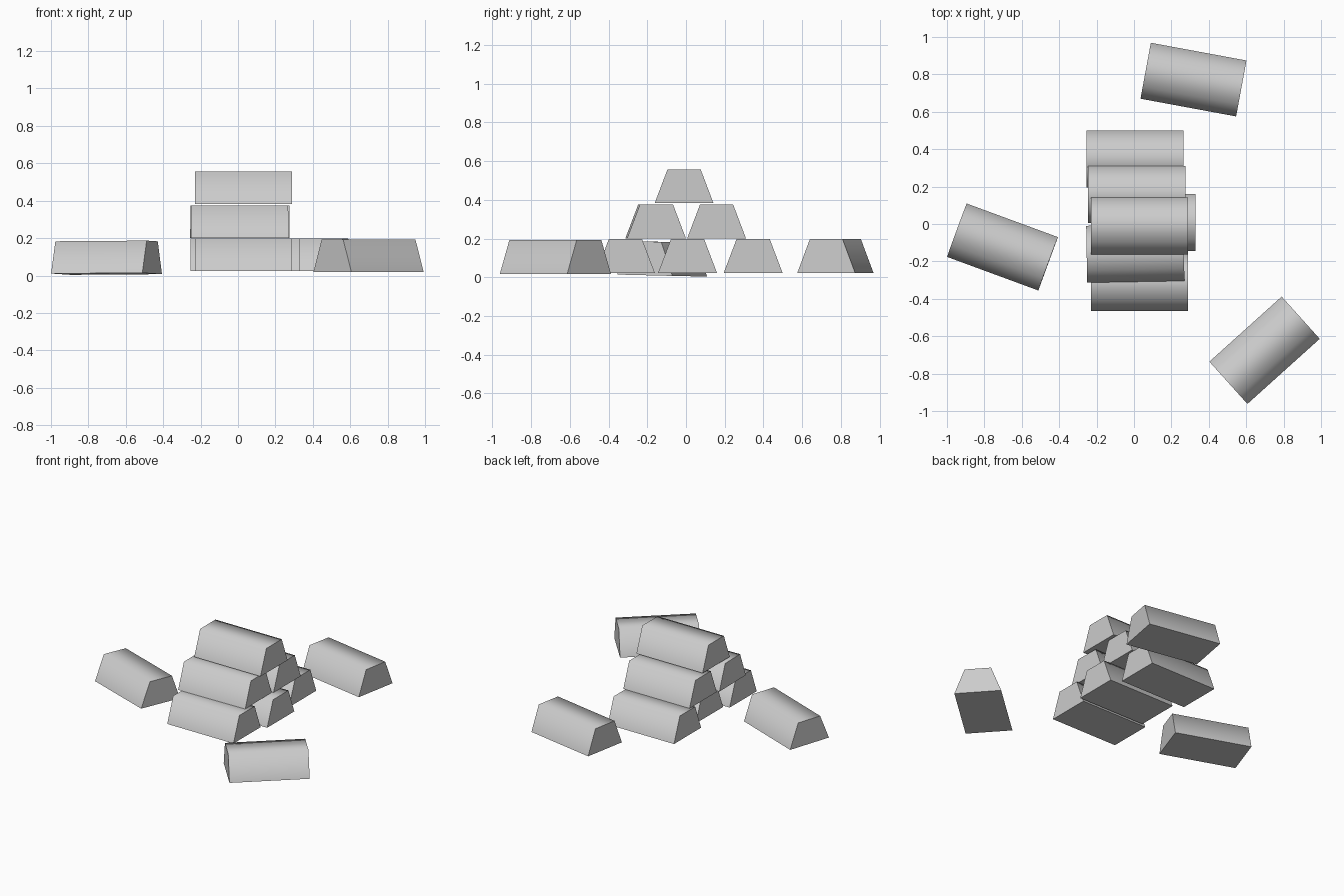
import bpy
import bmesh
from math import radians

if "Cube" in bpy.data.objects:
    bpy.data.objects.remove(bpy.data.objects["Cube"])

LENGTH, BASE, TOP, HEIGHT = 0.52, 0.304, 0.172, 0.174


def ingot(name, x, y, z, turn=0, roll=0, pitch=0):
    """Trapezoid bar along x, origin at the middle of its base."""
    profile = [(-BASE / 2, 0), (BASE / 2, 0), (TOP / 2, HEIGHT), (-TOP / 2, HEIGHT)]
    bm = bmesh.new()
    end = bm.faces.new([bm.verts.new((-LENGTH / 2, py, pz)) for py, pz in profile])
    ext = bmesh.ops.extrude_face_region(bm, geom=[end], use_keep_orig=True)
    moved = [v for v in ext["geom"] if isinstance(v, bmesh.types.BMVert)]
    bmesh.ops.translate(bm, verts=moved, vec=(LENGTH, 0, 0))
    bmesh.ops.recalc_face_normals(bm, faces=bm.faces)
    mesh = bpy.data.meshes.new(name)
    bm.to_mesh(mesh)
    bm.free()
    obj = bpy.data.objects.new(name, mesh)
    obj.location = (x, y, z)
    obj.rotation_euler = (radians(roll), radians(pitch), radians(turn))
    bpy.context.collection.objects.link(obj)
    # Soft top edges, sharp base and ends
    bpy.ops.object.select_all(action='DESELECT')
    obj.select_set(True)
    bpy.context.view_layer.objects.active = obj
    bpy.ops.object.shade_smooth_by_angle(angle=radians(80))


# Stacked pyramid: three, two, one
ingot("bottom_bar_back", 0.005, 0.347, 0.023)
ingot("bottom_bar_middle", 0.07, 0.008, 0.023)
ingot("bottom_bar_front", 0.03, -0.313, 0.023)
ingot("middle_bar_back", 0.015, 0.158, 0.201)
ingot("middle_bar_front", 0.007, -0.157, 0.201, turn=1)
ingot("top_bar", 0.03, -0.01, 0.383)

# Loose bars lying around the stack
ingot("loose_bar_left", -0.703, -0.123, 0.009, turn=-20.2, roll=-1.3, pitch=-0.4)
ingot("loose_bar_back", 0.318, 0.772, 0.023, turn=-10.5)
ingot("loose_bar_right", 0.698, -0.675, 0.018, turn=42)
